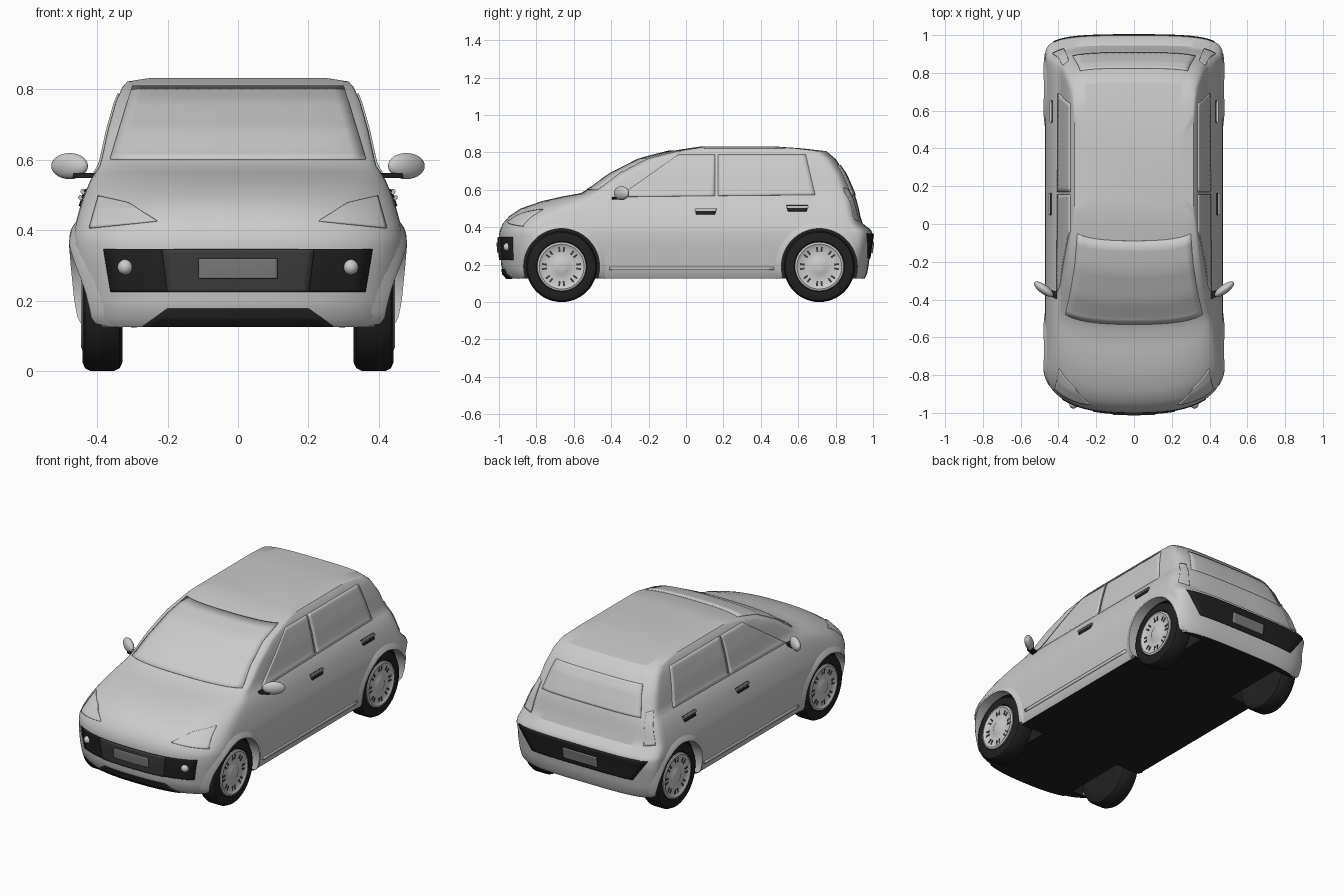
import bpy, bmesh
from math import sin, cos, pi, radians
from mathutils import Matrix, Vector

if "Cube" in bpy.data.objects:
    bpy.data.objects.remove(bpy.data.objects["Cube"])

# Body plan outlines: height, half width, front y, front depth, rear y, rear depth
LEVELS = [
    (.125, .430, -.955, .22, .955, .12), (.150, .445, -.978, .24, .968, .12),
    (.200, .455, -.988, .25, .977, .12), (.300, .465, -.998, .25, .990, .12),
    (.360, .470, -1.00, .25, 1.00, .12), (.385, .468, -.995, .25, .990, .12),
    (.420, .461, -.980, .26, .945, .10), (.460, .450, -.945, .28, .932, .10),
    (.500, .437, -.885, .29, .924, .10), (.540, .420, -.770, .26, .914, .10),
    (.565, .405, -.660, .19, .906, .10), (.582, .393, -.565, .10, .899, .10),
    (.610, .386, -.510, .10, .888, .10), (.684, .370, -.410, .10, .855, .09),
    (.765, .347, -.250, .09, .800, .08), (.807, .328, -.085, .08, .750, .08),
    (.822, .314, .010, .06, .620, .06), (.832, .250, .080, .05, .480, .05)]
NF, NR = 2.5, 3.5
WHEELS = (-.665, .713)
WZ = .19


def material(name, v):
    m = bpy.data.materials.new(name)
    m.diffuse_color = (v, v, v, 1)
    m.use_nodes = True
    m.node_tree.nodes["Principled BSDF"].inputs["Base Color"].default_value = m.diffuse_color
    return m


BLACK, DARK, PLATE = material("black", .015), material("dark_grey", .045), material("plate_grey", .2)


def make(name, verts, faces, mat=None, mirror=False, solid=0, angle=35):
    bm = bmesh.new()
    vs = [bm.verts.new(v) for v in verts]
    for f in faces:
        bm.faces.new([vs[i] for i in f])
    return finish(name, bm, mat, mirror, solid, angle)


def finish(name, bm, mat=None, mirror=False, solid=0, angle=35):
    bmesh.ops.recalc_face_normals(bm, faces=bm.faces)
    me = bpy.data.meshes.new(name)
    bm.to_mesh(me)
    bm.free()
    ob = bpy.data.objects.new(name, me)
    bpy.context.collection.objects.link(ob)
    if mat:
        me.materials.append(mat)
    if solid:
        m = ob.modifiers.new("thickness", 'SOLIDIFY')
        m.thickness, m.offset = solid, 0
    if mirror:
        ob.modifiers.new("mirror", 'MIRROR')
    smooth(ob, angle)
    return ob


def smooth(ob, angle=35):
    bpy.ops.object.select_all(action='DESELECT')
    ob.select_set(True)
    bpy.context.view_layer.objects.active = ob
    bpy.ops.object.shade_smooth_by_angle(angle=radians(angle))


# Body surface lookups
def level(z):
    for a, b in zip(LEVELS, LEVELS[1:]):
        if z <= b[0]:
            break
    t = max(0, min(1, (z - a[0]) / (b[0] - a[0])))
    return [p + (q - p) * t for p, q in zip(a, b)]


def bow(t, n):
    return (1 - min(1, abs(t)) ** n) ** (1 / n)


def end_point(x, z, rear=False):
    _, w, yf, df, yr, dr = level(z)
    y = yr - dr * (1 - bow(x / w, NR)) if rear else yf + df * (1 - bow(x / w, NF))
    return (x, y, z)


def side_point(y, z):
    _, w, yf, df, yr, dr = level(z)
    if y < yf + df:
        w *= bow((yf + df - y) / df, NF)
    elif y > yr - dr:
        w *= bow((y - yr + dr) / dr, NR)
    return (w, y, z)


# Panel lying on the body: four corners blended and mapped to the surface
def panel(name, corners, mapper, mat=None, solid=.01, mirror=False, nu=20, nv=14):
    a, b, c, d = [Vector(p) for p in corners]
    verts = []
    for j in range(nv + 1):
        for i in range(nu + 1):
            u, v = i / nu, j / nv
            verts.append(mapper(*(a.lerp(b, u)).lerp(d.lerp(c, u), v)))
    k = nu + 1
    faces = [(j * k + i, j * k + i + 1, j * k + k + i + 1, j * k + k + i)
             for j in range(nv) for i in range(nu)]
    return make(name, verts, faces, mat, mirror, solid)


def across(low, zl, high, zh):
    return [(-low, zl), (low, zl), (high, zh), (-high, zh)]


def rear_point(x, z):
    return end_point(x, z, True)


# Body shell lofted through the plan outlines
def outline(z, w, yf, df, yr, dr, n=14, ns=16):
    half = []
    for i in range(n + 1):
        a = pi / 2 * i / n
        half.append((w * sin(a) ** (2 / NF), yf + df * (1 - max(0, cos(a)) ** (2 / NF))))
    for i in range(1, ns):
        half.append((w, yf + df + (yr - dr - yf - df) * i / ns))
    for i in range(n + 1):
        a = pi / 2 * (1 - i / n)
        half.append((w * sin(a) ** (2 / NR), yr - dr * (1 - max(0, cos(a)) ** (2 / NR))))
    return [(x, y, z) for x, y in half] + [(-x, y, z) for x, y in half[-2:0:-1]]


rings = [outline(*l) for l in LEVELS]
n = len(rings[0])
faces = [(j * n + i, j * n + (i + 1) % n, j * n + n + (i + 1) % n, j * n + n + i)
         for j in range(len(rings) - 1) for i in range(n)]
faces += [tuple(range(n)), tuple(range((len(rings) - 1) * n, len(rings) * n))]
body = make("body_shell", sum(rings, []), faces)

# Wheel wells cut out of the shell
for y in WHEELS:
    for s in (1, -1):
        bm = bmesh.new()
        bmesh.ops.create_cone(bm, cap_ends=True, segments=56, radius1=.205, radius2=.205, depth=.36,
                              matrix=Matrix.Translation((s * .45, y, WZ)) @ Matrix.Rotation(pi / 2, 4, 'Y'))
        cutter = finish("wheel_well_cutter", bm)
        cutter.hide_render = True
        m = body.modifiers.new("well", 'BOOLEAN')
        m.object, m.solver = cutter, 'EXACT'
        bpy.context.view_layer.objects.active = body
        bpy.ops.object.modifier_apply(modifier=m.name)
        bpy.data.objects.remove(cutter)
body.data.materials.clear()
body.data.materials.append(None)
body.data.materials.append(BLACK)
for p in body.data.polygons:
    c = p.center
    inside = any((c.y - y) ** 2 + (c.z - WZ) ** 2 < .2056 ** 2 for y in WHEELS)
    p.material_index = int(inside or (p.normal.z < -.9 and c.z < .14))
smooth(body, 32)

# Wheel arch lips following the body side
for label, cy in zip(("front", "rear"), WHEELS):
    verts, steps = [], 40
    for i in range(steps + 1):
        a = radians(-16 + 212 * i / steps)
        for r, dx in ((.203, -.05), (.203, .010), (.218, .008), (.242, -.004)):
            y, z = cy + r * cos(a), WZ + r * sin(a)
            verts.append((side_point(y, z)[0] + dx, y, z))
    faces = [(i * 4 + k, i * 4 + (k + 1) % 4, i * 4 + 4 + (k + 1) % 4, i * 4 + 4 + k)
             for i in range(steps) for k in range(4)]
    faces += [(0, 1, 2, 3), tuple(steps * 4 + k for k in range(4))]
    make(label + "_arch_lip", verts, faces, None, True)


# Wheels: turned tyre and hubcap with slots
def lathe(name, profile, cy, mat=None, seg=48):
    verts = [(x, cy + r * cos(2 * pi * i / seg), WZ + r * sin(2 * pi * i / seg))
             for i in range(seg) for x, r in profile]
    k = len(profile)
    faces = [(i * k + j, i * k + j + 1, (i + 1) % seg * k + j + 1, (i + 1) % seg * k + j)
             for i in range(seg) for j in range(k - 1)]
    faces += [tuple(i * k + j for i in range(seg)) for j in (0, k - 1)]
    return make(name, verts, faces, mat, True)


for label, cy in zip(("front", "rear"), WHEELS):
    lathe(label + "_tyre", [(.33, .11), (.328, .165), (.336, .182), (.352, .19), (.418, .19),
                            (.434, .182), (.442, .165), (.440, .135), (.425, .125)], cy, BLACK)
    lathe(label + "_hubcap", [(.42, .132), (.442, .130), (.446, .120), (.438, .108), (.434, .05),
                              (.440, .04), (.442, .012)], cy)
    bm = bmesh.new()
    for i in range(16):
        a = 2 * pi * (i // 2) / 8 + (.13 if i % 2 else -.13)
        mx = Matrix.Translation((.436, cy, WZ)) @ Matrix.Rotation(a, 4, 'X') @ \
            Matrix.Translation((0, 0, .092)) @ Matrix.Diagonal((.006, .010, .026, 1))
        bmesh.ops.create_cube(bm, size=1, matrix=mx)
    finish(label + "_hubcap_slots", bm, DARK, True)

# Glass
panel("windscreen", across(.362, .600, .300, .806), end_point)
panel("tailgate_glass", across(.325, .570, .285, .730), rear_point)
panel("front_door_glass", [(-.36, .562), (.155, .568), (.155, .787), (-.04, .787)], side_point, mirror=True)
panel("rear_door_glass", [(.170, .568), (.69, .573), (.64, .787), (.170, .787)], side_point, mirror=True)

# Front face: headlights, grille, plate, intake, fog lights
panel("headlight", [(.23, .425), (.42, .405), (.395, .495), (.31, .475)], end_point, mirror=True)
panel("front_grille", across(.36, .225, .38, .347), end_point, BLACK)
panel("grille_centre", across(.20, .225, .215, .345), end_point, DARK, .018)
panel("front_plate", across(.112, .264, .112, .320), end_point, PLATE, .028)
panel("lower_intake", across(.27, .128, .20, .178), end_point, BLACK)
bm = bmesh.new()
bmesh.ops.create_uvsphere(bm, u_segments=24, v_segments=12, radius=.022,
                          matrix=Matrix.Translation((.32, end_point(.32, .295)[1] - .003, .295)))
finish("fog_light", bm, None, True)

# Rear face: grille band, plate, tail lights
panel("rear_grille", across(.33, .235, .425, .365), rear_point, BLACK)
panel("rear_plate", across(.11, .262, .11, .322), rear_point, PLATE, .026)
panel("tail_light", [(.37, .43), (.43, .44), (.374, .61), (.345, .60)], rear_point, mirror=True)

# Side trim and door handles
panel("sill_moulding", [(-.41, .172), (.47, .172), (.47, .188), (-.41, .188)], side_point,
      solid=.012, mirror=True, nv=2)
for label, y, z in (("front", .105, .485), ("rear", .595, .502)):
    panel(label + "_handle_recess", [(y - .05, z - .018), (y + .05, z - .018), (y + .058, z + .014),
          (y - .058, z + .014)], side_point, BLACK, mirror=True, nu=6, nv=4)
    bm = bmesh.new()
    x = side_point(y, z + .008)[0] + .008
    bmesh.ops.create_cube(bm, size=1, matrix=Matrix.Translation((x, y, z + .008)) @
                          Matrix.Diagonal((.014, .12, .014, 1)))
    bmesh.ops.bevel(bm, geom=bm.edges[:], offset=.004, segments=2, affect='EDGES')
    finish(label + "_door_handle", bm, None, True)

# Mirrors
bm = bmesh.new()
bmesh.ops.create_uvsphere(bm, u_segments=24, v_segments=14, radius=1,
                          matrix=Matrix.Translation((.478, -.345, .582)) @ Matrix.Rotation(radians(36), 4, 'Z') @
                          Matrix.Diagonal((.062, .024, .037, 1)))
finish("mirror_housing", bm, None, True)
bm = bmesh.new()
bmesh.ops.create_cube(bm, size=1, matrix=Matrix.Translation((.425, -.372, .555)) @
                      Matrix.Rotation(radians(20), 4, 'Z') @ Matrix.Diagonal((.08, .035, .014, 1)))
finish("mirror_stem", bm, BLACK, True)
